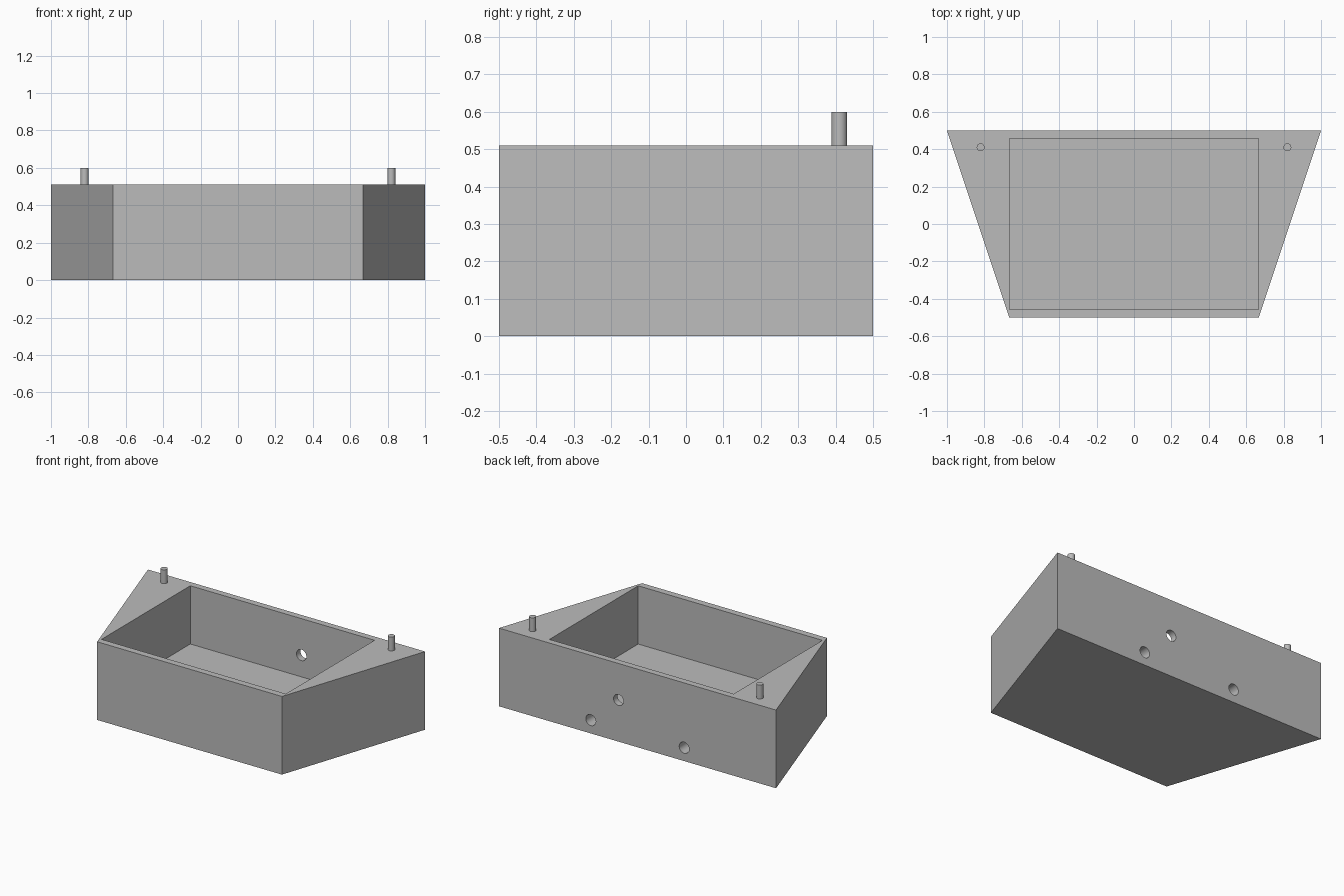
import bpy
import bmesh
import math
from mathutils import Matrix

cube = bpy.data.objects.get("Cube")
if cube:
    bpy.data.objects.remove(cube, do_unlink=True)

HEIGHT = 0.51
FLOOR = 0.13
BACK = 0.5

grey = bpy.data.materials.new("light grey")
grey.use_nodes = True
colour = (0.5, 0.5, 0.5, 1)
grey.diffuse_color = colour
grey.node_tree.nodes["Principled BSDF"].inputs["Base Color"].default_value = colour


def add_object(name, bm):
    bmesh.ops.recalc_face_normals(bm, faces=bm.faces)
    mesh = bpy.data.meshes.new(name)
    bm.to_mesh(mesh)
    bm.free()
    mesh.materials.append(grey)
    obj = bpy.data.objects.new(name, mesh)
    bpy.context.collection.objects.link(obj)
    return obj


def prism(name, outline, bottom, top):
    bm = bmesh.new()
    base = bm.faces.new([bm.verts.new((x, y, bottom)) for x, y in outline])
    raised = bmesh.ops.extrude_face_region(bm, geom=[base])["geom"]
    verts = [v for v in raised if isinstance(v, bmesh.types.BMVert)]
    bmesh.ops.translate(bm, verts=verts, vec=(0, 0, top - bottom))
    return add_object(name, bm)


def cylinder(name, radius, depth, centre, along_y=False):
    bm = bmesh.new()
    turn = Matrix.Rotation(math.pi / 2 if along_y else 0, 4, "X")
    bmesh.ops.create_cone(bm, cap_ends=True, segments=32, radius1=radius,
                          radius2=radius, depth=depth,
                          matrix=Matrix.Translation(centre) @ turn)
    return add_object(name, bm)


def smooth(obj):
    bpy.ops.object.select_all(action="DESELECT")
    obj.select_set(True)
    bpy.context.view_layer.objects.active = obj
    bpy.ops.object.shade_smooth_by_angle(angle=math.radians(30))


def cut(target, cutter):
    mod = target.modifiers.new(cutter.name, "BOOLEAN")
    mod.operation = "DIFFERENCE"
    mod.solver = "EXACT"
    mod.object = cutter
    bpy.context.view_layer.objects.active = target
    bpy.ops.object.modifier_apply(modifier=mod.name)
    bpy.data.objects.remove(cutter, do_unlink=True)


# Tapered body, wide at the back
body = prism("box_body", [(-0.667, -BACK), (0.667, -BACK), (1, BACK), (-1, BACK)],
             0, HEIGHT)

# Rectangular open pocket
w = 0.665
cut(body, prism("pocket_cutter", [(-w, -0.457), (w, -0.457), (w, 0.458), (-w, 0.458)],
                FLOOR, HEIGHT + 0.1))

# Back holes: one through to the pocket, two blind below its floor
for x, z, depth in ((0.137, 0.272, 0.1), (0.337, 0.087, 0.2), (-0.337, 0.087, 0.2)):
    cut(body, cylinder("hole_cutter", 0.036, depth * 2, (x, BACK, z), along_y=True))
smooth(body)

# Locating pegs on the top rim
for side, x in (("left", 0.82), ("right", -0.82)):
    smooth(cylinder(side + "_peg", 0.021, 0.1, (x, 0.41, 0.55)))
